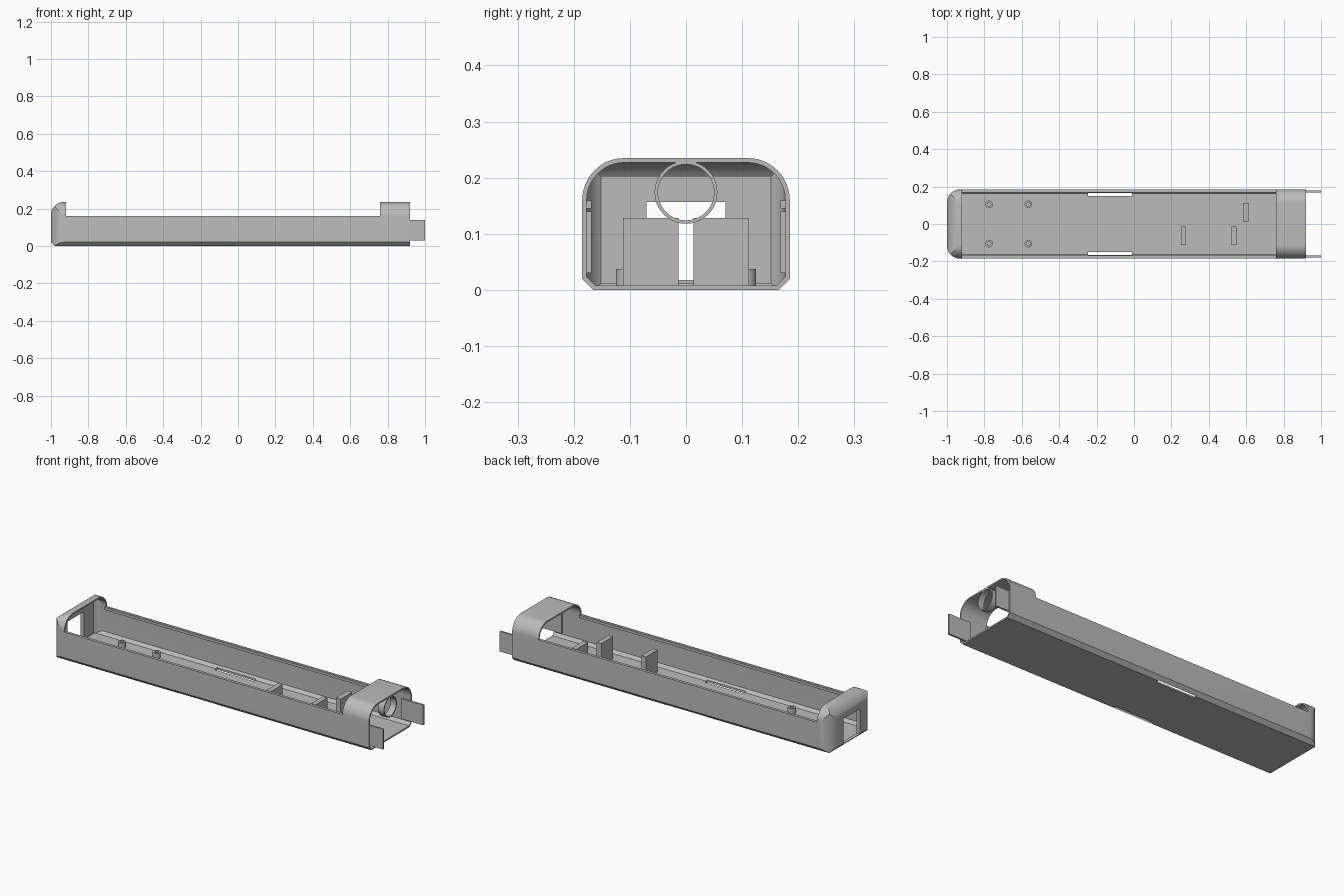
import bpy, bmesh, math
from mathutils import Vector

if "Cube" in bpy.data.objects:
    bpy.data.objects.remove(bpy.data.objects["Cube"], do_unlink=True)

grey = bpy.data.materials.new("plain_grey")
grey.use_nodes = True
COLOUR = (0.5, 0.5, 0.5, 1)
grey.diffuse_color = COLOUR
grey.node_tree.nodes["Principled BSDF"].inputs["Base Color"].default_value = COLOUR


def prism(name, points, axis, lo, hi):
    """Extrude a 2D profile along x (profile yz), y (profile xz) or z (profile xy)."""
    place = {"x": lambda a, b, c: (c, a, b),
             "y": lambda a, b, c: (a, c, b),
             "z": lambda a, b, c: (a, b, c)}[axis]
    bm = bmesh.new()
    face = bm.faces.new([bm.verts.new(place(a, b, lo)) for a, b in points])
    out = bmesh.ops.extrude_face_region(bm, geom=[face])
    moved = [v for v in out["geom"] if isinstance(v, bmesh.types.BMVert)]
    bmesh.ops.translate(bm, verts=moved, vec=Vector(place(0, 0, hi - lo)))
    bmesh.ops.recalc_face_normals(bm, faces=bm.faces)
    mesh = bpy.data.meshes.new(name)
    bm.to_mesh(mesh)
    bm.free()
    mesh.materials.append(grey)
    ob = bpy.data.objects.new(name, mesh)
    bpy.context.collection.objects.link(ob)
    return ob


def box(name, x, y, z):
    return prism(name, [(x[0], y[0]), (x[1], y[0]), (x[1], y[1]), (x[0], y[1])], "z", *z)


def combine(ob, tool, operation):
    """Apply a boolean and discard the tool."""
    mod = ob.modifiers.new("cut", "BOOLEAN")
    mod.operation, mod.object, mod.solver = operation, tool, "EXACT"
    bpy.ops.object.select_all(action="DESELECT")
    bpy.context.view_layer.objects.active = ob
    ob.select_set(True)
    bpy.ops.object.modifier_apply(modifier=mod.name)
    bpy.data.objects.remove(tool, do_unlink=True)


def smooth(ob):
    bpy.ops.object.select_all(action="DESELECT")
    bpy.context.view_layer.objects.active = ob
    ob.select_set(True)
    bpy.ops.object.shade_smooth_by_angle(angle=math.radians(25))


def arc(cx, cy, r, start, end, n=12):
    steps = [math.radians(start + (end - start) * i / n) for i in range(n + 1)]
    return [(cx + r * math.cos(t), cy + r * math.sin(t)) for t in steps]


HALF, TOP, WALL, CHAMFER = 0.185, 0.235, 0.008, 0.02
ROUND, END_ROUND = 0.075, 0.07
LEFT, RIGHT = -1.0, 0.92


def body(name, inset, right):
    """Long body: chamfered floor edges, round top edges, mitred round closed end."""
    h, top, r, e = HALF - inset, TOP - inset, ROUND - inset, END_ROUND - inset
    left, c = LEFT + inset, CHAMFER - inset * 0.6
    section = [(-h + c, inset), (h - c, inset), (h, inset + c)]
    section += arc(h - r, top - r, r, 0, 90) + arc(-h + r, top - r, r, 90, 180)
    section += [(-h, inset + c)]
    ob = prism(name, section, "x", LEFT - 0.1, right)
    far = right + 0.1
    plan = [(far, -h - 0.0001), (far, h + 0.0001)]
    plan += arc(left + e, h - e + 0.0001, e, 90, 180)
    plan += arc(left + e, -h + e - 0.0001, e, 180, 270)
    combine(ob, prism("plan_tool", plan, "z", -1, 1), "INTERSECT")
    side = [(left, inset + c), (left + c, inset - 0.0001), (far, inset - 0.0001), (far, top + 0.0001)]
    side += arc(left + e, top - e + 0.0001, e, 90, 180)
    combine(ob, prism("side_tool", side, "y", -1, 1), "INTERSECT")
    return ob


# Hollow shell with a thicker closed end
shell = body("shell", 0, RIGHT)
cavity = body("cavity", WALL, RIGHT + 0.2)
combine(cavity, box("end_stop", (-1.2, -0.98), (-1, 1), (-1, 1)), "DIFFERENCE")
combine(shell, cavity, "DIFFERENCE")

# Open top, end window and floor slots
combine(shell, box("top_opening", (-0.92, 0.76), (-1, 1), (0.16, 1)), "DIFFERENCE")
combine(shell, box("end_window", (-1.2, -0.9), (-0.07, 0.07), (0.018, 0.157)), "DIFFERENCE")
for s in (-1, 1):
    ys = sorted((s * 0.149, s * 0.167))
    combine(shell, box("floor_slot", (-0.245, -0.01), ys, (-0.1, 0.1)), "DIFFERENCE")
smooth(shell)

# Wall lips and projecting end tabs
for s, side in ((-1, "right"), (1, "left")):
    ys = sorted((s * 0.168, s * 0.178))
    box(side + "_lip", (-0.925, 0.765), ys, (0.145, 0.159))
    box(side + "_end_tab", (0.87, 1.0), ys, (0.03, 0.14))

# Upright dividers on the floor
for i, (x, y) in enumerate(((0.25, -0.112), (0.52, -0.112), (0.583, 0.013))):
    box(f"divider_{i + 1}", (x, x + 0.028), (y, y + 0.099), (0.006, 0.128))


def tube(name, centre, outer, inner, axis, lo, hi):
    ob = prism(name, arc(*centre, outer, 0, 360, 40)[:-1], axis, lo, hi)
    hole = prism("hole", arc(*centre, inner, 0, 360, 40)[:-1], axis, lo - 0.1, hi + 0.1)
    combine(ob, hole, "DIFFERENCE")
    smooth(ob)


# Hanging ring under the hood and screw posts
tube("hood_ring", (0, 0.174), 0.056, 0.05, "x", 0.885, RIGHT)
for x in (-0.775, -0.565):
    for y in (-0.105, 0.105):
        tube("screw_post", (x, y), 0.02, 0.01, "z", 0.006, 0.037)
